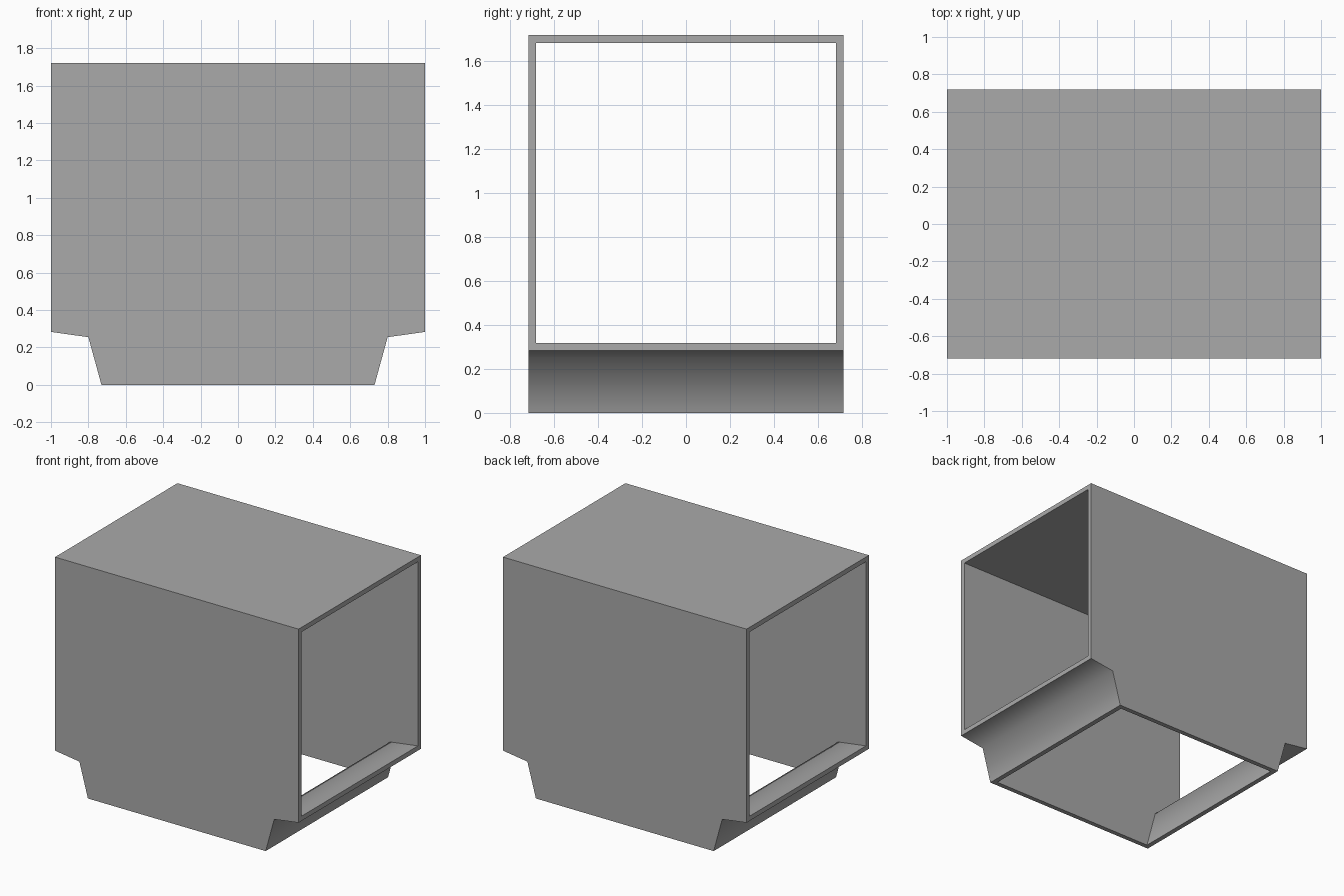
import bpy
import bmesh
from math import radians

cube = bpy.data.objects.get("Cube")
if cube:
    bpy.data.objects.remove(cube, do_unlink=True)

HALF_DEPTH = 0.718
HEIGHT = 1.72
WALL = 0.035

grey = bpy.data.materials.new("mid grey")
grey.use_nodes = True
colour = (0.4, 0.4, 0.4, 1)
grey.diffuse_color = colour
grey.node_tree.nodes["Principled BSDF"].inputs["Base Color"].default_value = colour


def prism(name, half_profile, half_depth):
    """Mirror an x-z half profile across x = 0 and extrude it along y."""
    profile = half_profile + [(-x, z) for x, z in reversed(half_profile)]
    bm = bmesh.new()
    face = bm.faces.new([bm.verts.new((x, -half_depth, z)) for x, z in profile])
    result = bmesh.ops.extrude_face_region(bm, geom=[face])
    moved = [v for v in result["geom"] if isinstance(v, bmesh.types.BMVert)]
    bmesh.ops.translate(bm, verts=moved, vec=(0, 2 * half_depth, 0))
    bmesh.ops.recalc_face_normals(bm, faces=bm.faces)
    mesh = bpy.data.meshes.new(name)
    bm.to_mesh(mesh)
    bm.free()
    mesh.materials.append(grey)
    obj = bpy.data.objects.new(name, mesh)
    bpy.context.collection.objects.link(obj)
    return obj


# Outer body with a tapered foot below sloping end ledges
shell = prism("housing_shell",
              [(0.73, 0), (0.8, 0.255), (1, 0.283), (1, HEIGHT)], HALF_DEPTH)

# Inner void, running out through both ends and the bottom
void = prism("void_cutter",
             [(0.667, -0.1), (0.77, 0.286), (1.1, 0.332), (1.1, HEIGHT - WALL)],
             HALF_DEPTH - WALL)
void.hide_render = True

cut = shell.modifiers.new("hollow", 'BOOLEAN')
cut.operation = 'DIFFERENCE'
cut.solver = 'EXACT'
cut.object = void

bpy.ops.object.select_all(action='DESELECT')
shell.select_set(True)
bpy.context.view_layer.objects.active = shell
bpy.ops.object.modifier_apply(modifier=cut.name)
bpy.data.objects.remove(void, do_unlink=True)

# Soft bend between ledge and foot, crisp edges elsewhere
bpy.ops.object.shade_smooth_by_angle(angle=radians(70))
